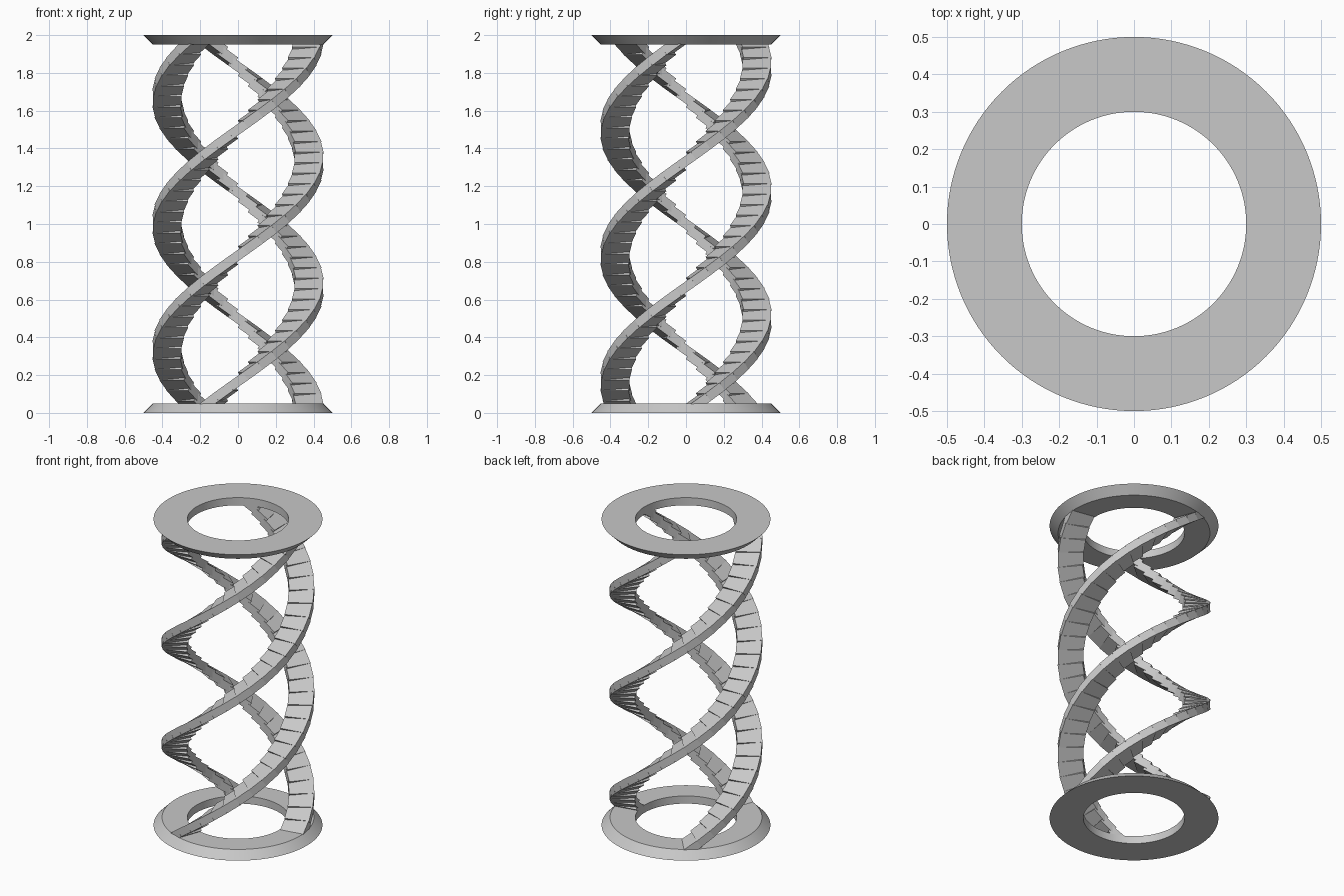
import bpy
import bmesh
import math
from mathutils import Matrix

HEIGHT = 2.0
R_IN, R_OUT, R_RIM = 0.3, 0.45, 0.5
RING_T = 0.05
STEPS = 36          # blocks per full turn
BAND_T = 0.05       # thickness of a strand
STRANDS = 3

if "Cube" in bpy.data.objects:
    bpy.data.objects.remove(bpy.data.objects["Cube"], do_unlink=True)

grey = bpy.data.materials.new("light grey")
grey.use_nodes = True
colour = (0.58, 0.58, 0.58, 1.0)
grey.diffuse_color = colour
grey.node_tree.nodes["Principled BSDF"].inputs["Base Color"].default_value = colour


def add_object(name, mesh):
    obj = bpy.data.objects.new(name, mesh)
    bpy.context.collection.objects.link(obj)
    return obj


def mesh_from(bm, name):
    bmesh.ops.recalc_face_normals(bm, faces=bm.faces)
    mesh = bpy.data.meshes.new(name)
    bm.to_mesh(mesh)
    bm.free()
    mesh.materials.append(grey)
    return mesh


def ring(name, z_wide, z_narrow):
    """Bevelled flat ring, spun from its cross-section."""
    bm = bmesh.new()
    profile = [(R_IN, z_wide), (R_RIM, z_wide), (R_OUT, z_narrow), (R_IN, z_narrow)]
    verts = [bm.verts.new((r, 0, z)) for r, z in profile]
    edges = [bm.edges.new((verts[i], verts[(i + 1) % 4])) for i in range(4)]
    bmesh.ops.spin(bm, geom=verts + edges, cent=(0, 0, 0), axis=(0, 0, 1),
                   angle=math.tau, steps=128, use_merge=False)
    bmesh.ops.remove_doubles(bm, verts=bm.verts, dist=0.0001)
    obj = add_object(name, mesh_from(bm, name))
    bpy.ops.object.select_all(action='DESELECT')
    obj.select_set(True)
    bpy.context.view_layer.objects.active = obj
    bpy.ops.object.shade_smooth_by_angle(angle=math.radians(30))


# End rings
ring("base_ring", 0, RING_T)
ring("top_ring", HEIGHT, HEIGHT - RING_T)

# One strand: tilted blocks climbing a full turn, meeting at the outer edge
slope = math.atan2(HEIGHT, math.tau * R_OUT)
turn = math.tau / STEPS
length = 2 * R_OUT * math.tan(turn / 2) / math.cos(slope)
size = Matrix.Diagonal((R_OUT - R_IN, length, BAND_T, 1))
bm = bmesh.new()
for k in range(1, STEPS):
    place = (Matrix.Translation((0, 0, HEIGHT * k / STEPS))
             @ Matrix.Rotation(turn * k, 4, 'Z')
             @ Matrix.Translation(((R_IN + R_OUT) / 2, 0, 0))
             @ Matrix.Rotation(slope, 4, 'X'))
    bmesh.ops.create_cube(bm, size=1, matrix=place @ size)
strand_mesh = mesh_from(bm, "helical_strand")

# Strands spaced evenly around the axis
for i in range(STRANDS):
    strand = add_object(f"helical_strand_{i + 1}", strand_mesh)
    strand.rotation_euler.z = math.tau * i / STRANDS
